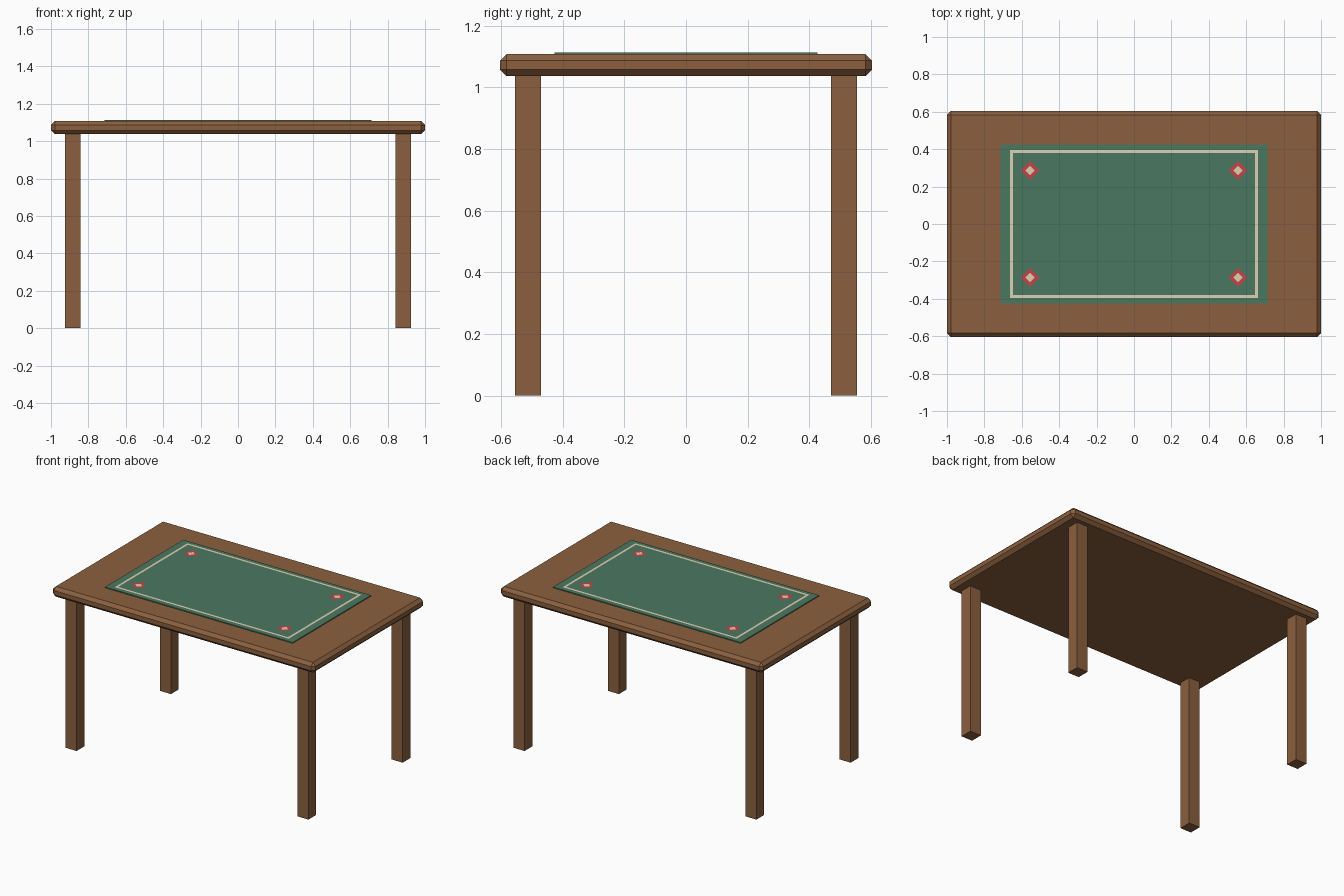
import bpy
import bmesh

if "Cube" in bpy.data.objects:
    bpy.data.objects.remove(bpy.data.objects["Cube"])


def lin(c):
    c /= 255
    return c / 12.92 if c <= 0.04045 else ((c + 0.055) / 1.055) ** 2.4


def material(name, r, g, b):
    m = bpy.data.materials.new(name)
    m.diffuse_color = (lin(r), lin(g), lin(b), 1)
    m.use_nodes = True
    m.node_tree.nodes["Principled BSDF"].inputs["Base Color"].default_value = m.diffuse_color
    return m


wood = material("brown wood", 139, 96, 62)
green = material("green cloth", 74, 120, 97)
cream = material("cream", 222, 208, 178)
red = material("red", 200, 66, 68)


def add_object(name, bm, mat):
    bmesh.ops.recalc_face_normals(bm, faces=bm.faces)
    me = bpy.data.meshes.new(name)
    bm.to_mesh(me)
    bm.free()
    me.materials.append(mat)
    ob = bpy.data.objects.new(name, me)
    bpy.context.collection.objects.link(ob)
    return ob


def box(name, x, y, z0, z1, hx, hy, mat, bevel=0):
    bm = bmesh.new()
    bmesh.ops.create_cube(bm, size=2)
    for v in bm.verts:
        v.co = (x + v.co.x * hx, y + v.co.y * hy, z1 if v.co.z > 0 else z0)
    if bevel:
        bmesh.ops.bevel(bm, geom=bm.edges[:], offset=bevel, segments=1,
                        affect='EDGES')
    return add_object(name, bm, mat)


def ring(name, outer, inner, z, mat):
    """Flat frame between two matching outlines."""
    bm = bmesh.new()
    o = [bm.verts.new((x, y, z)) for x, y in outer]
    i = [bm.verts.new((x, y, z)) for x, y in inner]
    for k in range(len(o)):
        n = (k + 1) % len(o)
        bm.faces.new((o[k], o[n], i[n], i[k]))
    return add_object(name, bm, mat)


def rect(hx, hy):
    return [(-hx, -hy), (hx, -hy), (hx, hy), (-hx, hy)]


def diamond(x, y, r):
    return [(x, y - r), (x + r, y), (x, y + r), (x - r, y)]


# Table top with chamfered edges, and the cloth laid on it
box("table_top", 0, 0, 1.037, 1.108, 1.0, 0.604, wood, 0.021)
box("cloth", 0, 0, 1.107, 1.114, 0.715, 0.426, green)

# Cream border line on the cloth
ring("cloth_border", rect(0.663, 0.396), rect(0.647, 0.380), 1.115, cream)

# Legs and corner diamonds
for sx, side in ((-1, "left"), (1, "right")):
    for sy, end in ((-1, "front"), (1, "back")):
        tag = end + "_" + side
        box(tag + "_leg", sx * 0.883, sy * 0.513, 0, 1.04, 0.042, 0.042, wood)
        x, y = sx * 0.556, sy * 0.286
        ring(tag + "_diamond", diamond(x, y, 0.05), diamond(x, y, 0.025),
             1.115, red)
        bm = bmesh.new()
        bm.faces.new([bm.verts.new((px, py, 1.115))
                      for px, py in diamond(x, y, 0.025)])
        add_object(tag + "_diamond_centre", bm, cream)
